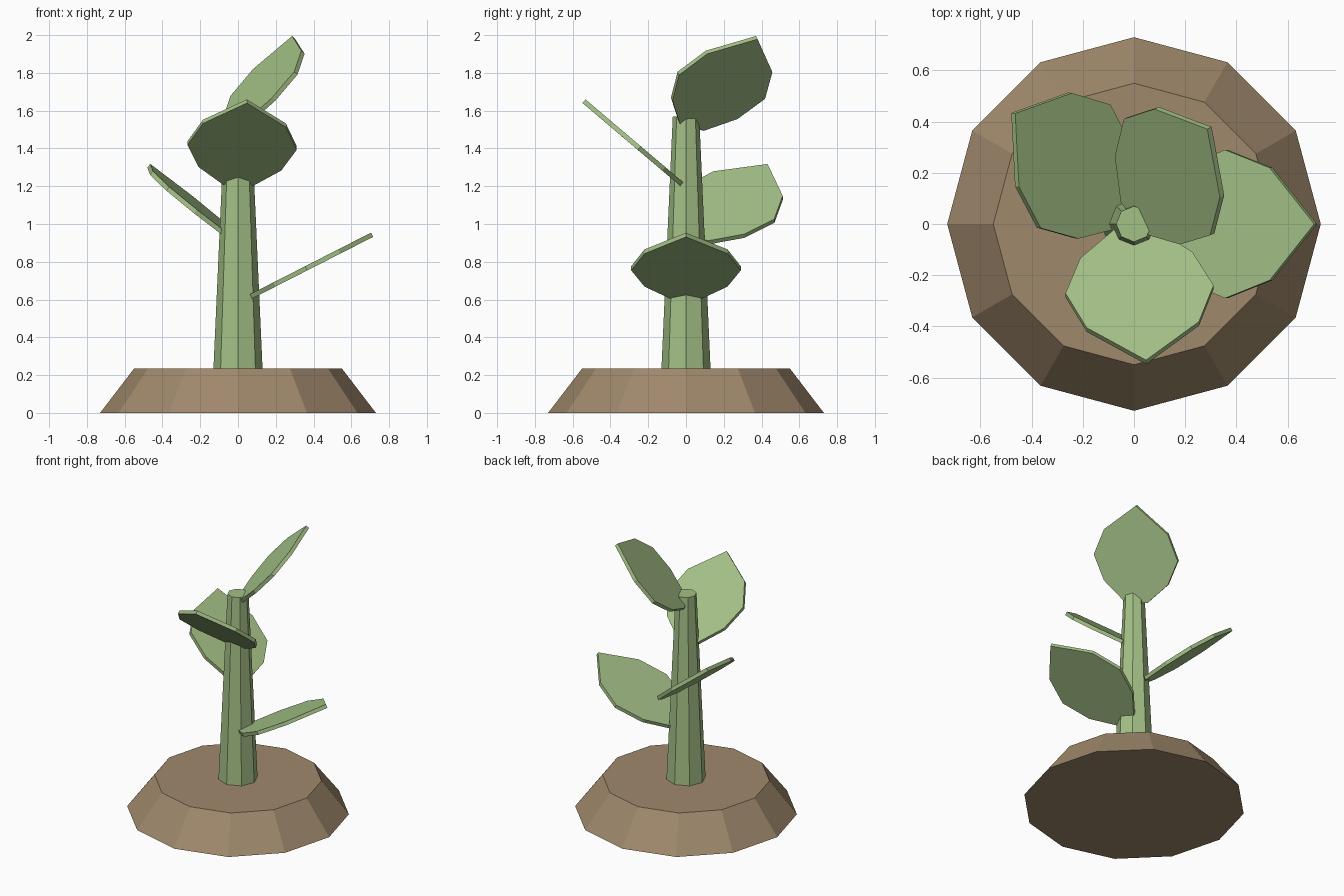
import bpy, bmesh, math
from mathutils import Vector, Matrix

if "Cube" in bpy.data.objects:
    bpy.data.objects.remove(bpy.data.objects["Cube"])


def material(name, rgb):
    m = bpy.data.materials.new(name)
    m.diffuse_color = (*rgb, 1)
    m.use_nodes = True
    m.node_tree.nodes["Principled BSDF"].inputs["Base Color"].default_value = m.diffuse_color
    return m


GREEN = material("leaf_green", (0.37, 0.53, 0.24))
BROWN = material("soil_brown", (0.35, 0.25, 0.15))


def add_object(name, bm, mat):
    bmesh.ops.recalc_face_normals(bm, faces=bm.faces[:])
    me = bpy.data.meshes.new(name)
    bm.to_mesh(me)
    bm.free()
    me.materials.append(mat)
    ob = bpy.data.objects.new(name, me)
    bpy.context.collection.objects.link(ob)


def frustum(name, sides, r_bottom, r_top, z0, z1, mat):
    bm = bmesh.new()
    bmesh.ops.create_cone(bm, cap_ends=True, segments=sides, radius1=r_bottom,
                          radius2=r_top, depth=z1 - z0,
                          matrix=Matrix.Translation((0, 0, (z0 + z1) / 2)))
    add_object(name, bm, mat)


# Soil mound and tapered stem
frustum("soil_mound", 12, 0.73, 0.55, 0.0, 0.235, BROWN)
frustum("stem", 8, 0.132, 0.07, 0.19, 1.57, GREEN)

# Half outline of a leaf: (fraction of length, half width)
HALF = [(0, 0.08), (0.2, 0.22), (0.46, 0.29), (0.73, 0.22)]
OUTLINE = HALF + [(1, 0)] + [(u, -w) for u, w in reversed(HALF)]
THICK = 0.025


def leaf(name, base, tip, normal):
    base, tip = Vector(base), Vector(tip)
    axis = tip - base
    side = axis.cross(Vector(normal)).normalized()
    up = side.cross(axis).normalized()
    bm = bmesh.new()
    rings = []
    for h in (-THICK / 2, THICK / 2):
        rings.append([bm.verts.new(base + axis * u + side * w + up * h)
                      for u, w in OUTLINE])
    bm.faces.new(rings[0])
    bm.faces.new(rings[1])
    n = len(OUTLINE)
    for i in range(n):
        j = (i + 1) % n
        bm.faces.new((rings[0][i], rings[0][j], rings[1][j], rings[1][i]))
    add_object(name, bm, GREEN)


# Leaves spiralling up the stem: base centre, tip, facing direction
leaf("leaf_1", (0.064, 0, 0.614), (0.71, 0, 0.943), (-0.454, 0, 0.891))
leaf("leaf_2", (-0.034, 0.05, 0.925), (-0.472, 0.433, 1.308), (0.616, -0.073, 0.779))
leaf("leaf_3", (0, -0.027, 1.215), (0.047, -0.54, 1.65), (0, 0.645, 0.764))
leaf("leaf_4", (0.003, 0.027, 1.519), (0.295, 0.375, 1.987), (-0.679, -0.317, 0.663))
